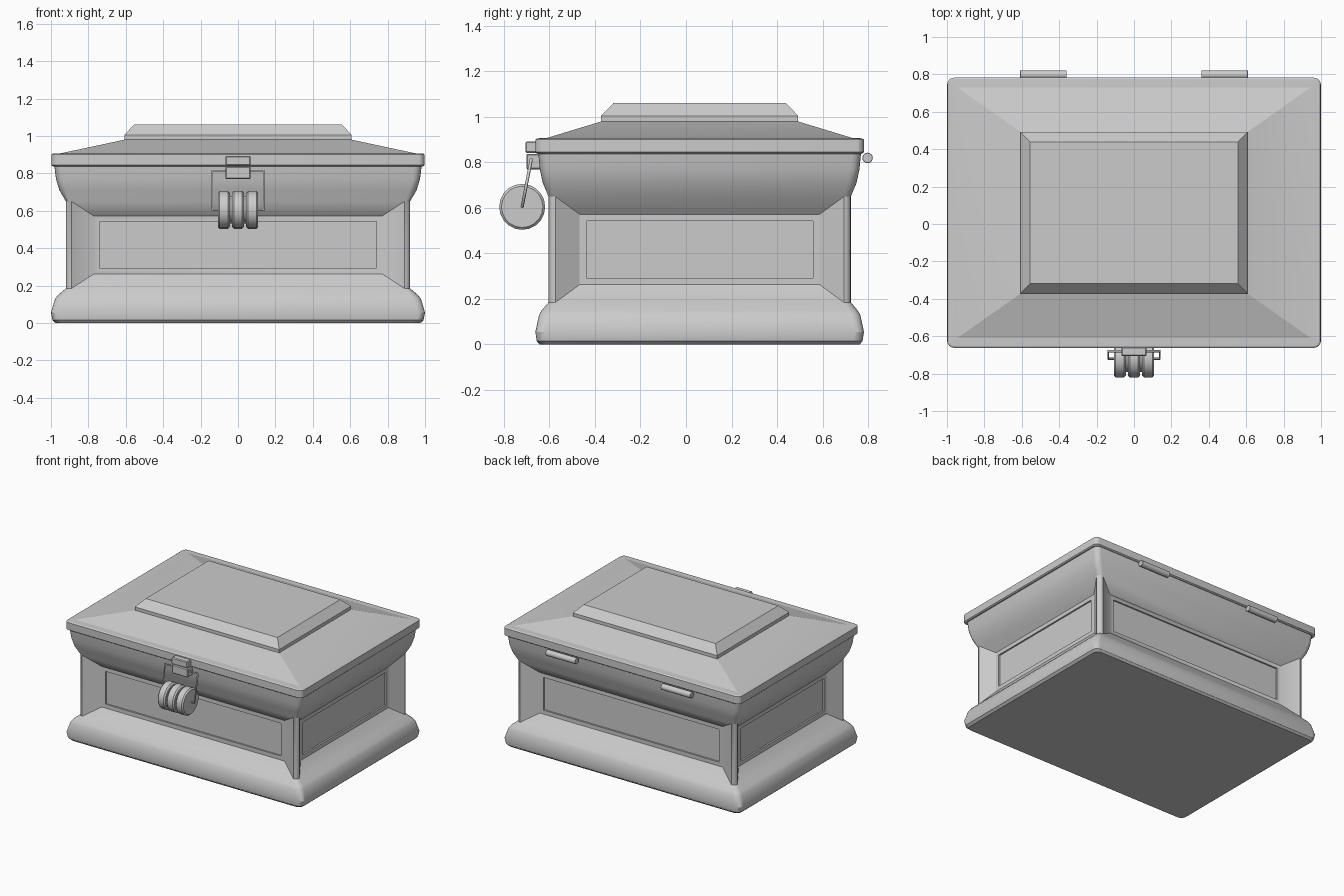
import bpy, bmesh, math
from mathutils import Vector, Matrix

if "Cube" in bpy.data.objects:
    bpy.data.objects.remove(bpy.data.objects["Cube"])

CY = 0.06  # chest centre in y


def finish(name, bm, angle=30):
    bmesh.ops.recalc_face_normals(bm, faces=bm.faces[:])
    me = bpy.data.meshes.new(name)
    bm.to_mesh(me)
    bm.free()
    ob = bpy.data.objects.new(name, me)
    bpy.context.collection.objects.link(ob)
    bpy.ops.object.select_all(action='DESELECT')
    ob.select_set(True)
    bpy.context.view_layer.objects.active = ob
    bpy.ops.object.shade_smooth_by_angle(angle=math.radians(angle))
    return ob


def loft(rings, seg=4):
    """Stack rounded rectangles (half x, half y, z, corner radius)."""
    bm = bmesh.new()
    loops = []
    for hx, hy, z, r in rings:
        loop = []
        for q, (sx, sy) in enumerate([(1, 1), (-1, 1), (-1, -1), (1, -1)]):
            for i in range(seg + 1):
                a = math.pi / 2 * (q + i / seg)
                loop.append(bm.verts.new((sx * (hx - r) + r * math.cos(a),
                                          CY + sy * (hy - r) + r * math.sin(a), z)))
        loops.append(loop)
    n = len(loops[0])
    for a, b in zip(loops, loops[1:]):
        for i in range(n):
            j = (i + 1) % n
            bm.faces.new((a[i], a[j], b[j], b[i]))
    bm.faces.new(loops[0][::-1])
    bm.faces.new(loops[-1])
    bmesh.ops.remove_doubles(bm, verts=bm.verts[:], dist=1e-5)
    bmesh.ops.recalc_face_normals(bm, faces=bm.faces[:])
    return bm


def recess(bm, face, du, dz, depth):
    """Extrude a wall face, shrink it by du / dz and push it inwards."""
    n = face.normal.copy()
    u = Vector((abs(n.y), abs(n.x), 0))
    new = bmesh.ops.extrude_discrete_faces(bm, faces=[face])['faces'][0]
    c = new.calc_center_median()
    for v in new.verts:
        d = v.co - c
        v.co -= u * math.copysign(du, d.dot(u)) + n * depth
        v.co.z -= math.copysign(dz, d.z)
    new.normal_update()
    return new


def box(name, x, y, z, bevel=0.006):
    bm = bmesh.new()
    size = [b - a for a, b in (x, y, z)]
    mid = [(a + b) / 2 for a, b in (x, y, z)]
    bmesh.ops.create_cube(bm, size=1, matrix=Matrix.Translation(mid) @ Matrix.Diagonal((*size, 1)))
    bmesh.ops.bevel(bm, geom=bm.edges[:], offset=bevel, segments=1, affect='EDGES')
    return finish(name, bm)


def rod(name, x, y, z, r, length, sides, bevel):
    bm = bmesh.new()
    m = Matrix.Translation((x, y, z)) @ Matrix.Rotation(math.pi / 2, 4, 'Y')
    bmesh.ops.create_cone(bm, cap_ends=True, segments=sides, radius1=r, radius2=r,
                          depth=length, matrix=m)
    rims = [e for e in bm.edges if abs(e.verts[0].co.x - e.verts[1].co.x) < 1e-4]
    bmesh.ops.bevel(bm, geom=rims, offset=bevel, segments=1, affect='EDGES')
    return finish(name, bm)


# Chest body: base moulding, waist and upper moulding
profile = [(0.975, 0), (0.992, 0.015), (1.0, 0.055), (0.978, 0.13), (0.962, 0.15), (0.92, 0.185),
           (0.92, 0.65), (0.955, 0.71), (0.973, 0.77), (0.982, 0.84)]
bm = loft([(s, s * 0.722, z, 0.03 if s < 0.93 else 0.04) for s, z in profile])

# Recessed panels between the corner posts
walls = [f for f in bm.faces if abs(f.normal.z) < 0.01 and f.calc_area() > 0.4]
for f in walls:
    front = abs(f.normal.y) > 0.5
    p = recess(bm, f, 0.12 if front else 0.107, 0.078, 0.065)
    p = recess(bm, p, 0.03, 0.03, 0)
    recess(bm, p, 0, 0, 0.012)
finish("chest_body", bm)

# Lid: rim, hipped slope and raised top
bm = loft([(0.99, 0.713, 0.838, 0.035), (0.998, 0.722, 0.845, 0.035),
           (0.998, 0.722, 0.9, 0.035), (0.99, 0.714, 0.906, 0.03),
           (0.945, 0.67, 0.908, 0), (0.608, 0.433, 0.98, 0),
           (0.608, 0.433, 1.005, 0), (0.555, 0.378, 1.062, 0)])
finish("lid", bm, 12)

# Rear hinges
for side in (-1, 1):
    rod("hinge", side * 0.485, 0.798, 0.82, 0.023, 0.25, 16, 0.002)

# Clasp
box("clasp_upper", (-0.068, 0.068), (-0.706, -0.65), (0.842, 0.893))
box("clasp_lower", (-0.068, 0.068), (-0.702, -0.63), (0.77, 0.838))

# Shackle loop hanging from the clasp
cu = bpy.data.curves.new("shackle", 'CURVE')
cu.dimensions = '3D'
cu.bevel_depth = 0.007
cu.bevel_resolution = 1
sp = cu.splines.new('POLY')
pts = [(-0.138, -0.68, 0.814), (0.138, -0.68, 0.814), (0.138, -0.72, 0.605), (-0.138, -0.72, 0.605)]
sp.points.add(len(pts) - 1)
for p, co in zip(sp.points, pts):
    p.co = (*co, 1)
sp.use_cyclic_u = True
bpy.context.collection.objects.link(bpy.data.objects.new("shackle", cu))

# Padlock dials on a common core
rod("dial_core", 0, -0.72, 0.605, 0.072, 0.19, 20, 0.003)
for i in (-1, 0, 1):
    rod("dial", i * 0.076, -0.72, 0.605, 0.101, 0.064, 20, 0.01)
